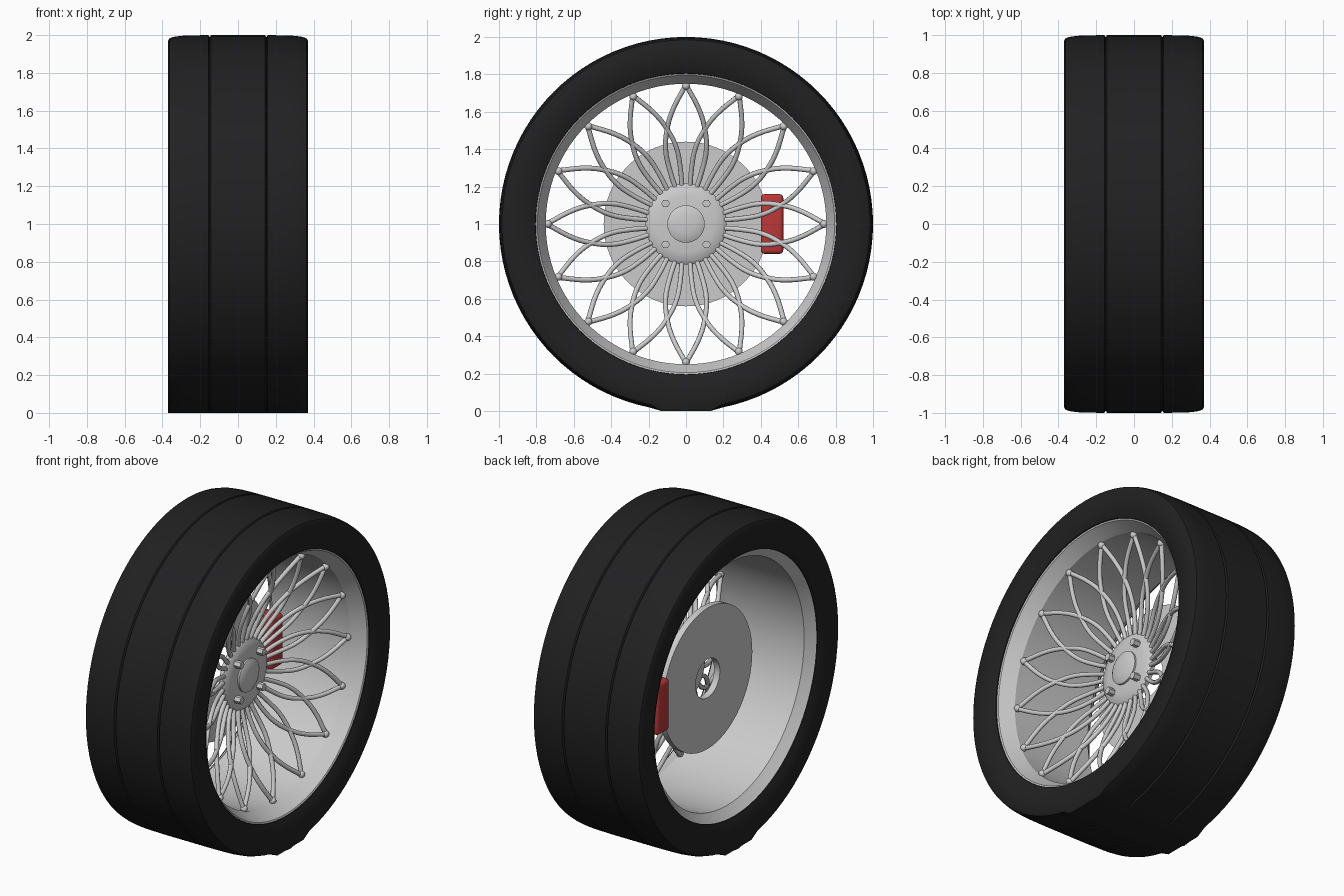
import bpy, bmesh, math
from mathutils import Matrix, Vector

if "Cube" in bpy.data.objects:
    bpy.data.objects.remove(bpy.data.objects["Cube"])

CENTRE = Vector((0, 0, 1))


def material(name, col):
    m = bpy.data.materials.new(name)
    m.diffuse_color = (*col, 1)
    m.use_nodes = True
    m.node_tree.nodes["Principled BSDF"].inputs["Base Color"].default_value = m.diffuse_color
    return m


rubber = material("rubber", (0.015, 0.015, 0.016))
red = material("red_paint", (0.5, 0.04, 0.04))


def finish(ob, mat=None, angle=35):
    if mat:
        ob.data.materials.append(mat)
    bpy.ops.object.select_all(action='DESELECT')
    ob.select_set(True)
    bpy.context.view_layer.objects.active = ob
    bpy.ops.object.shade_smooth_by_angle(angle=math.radians(angle))
    return ob


def mesh_object(name, bm):
    bmesh.ops.recalc_face_normals(bm, faces=bm.faces)
    me = bpy.data.meshes.new(name)
    bm.to_mesh(me)
    bm.free()
    ob = bpy.data.objects.new(name, me)
    bpy.context.collection.objects.link(ob)
    return ob


def lathe(name, profile, closed=False, mat=None, steps=96, angle=35):
    """Spin an (x, radius) profile about the wheel axle."""
    bm = bmesh.new()
    vs = [bm.verts.new((x, 0, 1 + r)) for x, r in profile]
    edges = [bm.edges.new(p) for p in zip(vs, vs[1:])]
    if closed:
        edges.append(bm.edges.new((vs[-1], vs[0])))
    bmesh.ops.spin(bm, geom=vs + edges, cent=CENTRE, axis=(1, 0, 0),
                   angle=2 * math.pi, steps=steps, use_duplicate=False)
    bmesh.ops.remove_doubles(bm, verts=bm.verts, dist=1e-5)
    return finish(mesh_object(name, bm), mat, angle)


# Tyre: half profile with one tread groove, mirrored
half = [(0.143, 1.0), (0.15, 0.988), (0.157, 1.0), (0.28, 0.998), (0.335, 0.992),
        (0.362, 0.984), (0.37, 0.97), (0.37, 0.90), (0.362, 0.84), (0.345, 0.805),
        (0.325, 0.80)]
tyre = lathe("tyre", [(-x, r) for x, r in reversed(half)] + half, mat=rubber)
# Flat contact patch at the ground
for v in tyre.data.vertices:
    if abs(v.co.y) < 0.16 and v.co.z < 0.03:
        v.co.z = 0

# Rim: barrel with a flared lip on each side
lathe("rim", [(0.34, 0.805), (0.335, 0.795), (0.25, 0.75), (-0.29, 0.752),
              (-0.325, 0.79), (-0.34, 0.805)], closed=True, angle=20)

# Hub plate and domed centre cap
lathe("hub", [(0.01, 0), (0.01, 0.20), (0.02, 0.217), (0.045, 0.217), (0.056, 0.205),
              (0.066, 0.15), (0.07, 0.0)], steps=64)
lathe("hub_cap", [(0.06, 0.1), (0.078, 0.1), (0.086, 0.085), (0.093, 0.05), (0.096, 0)],
      steps=48)

# Lug nuts
for i in range(4):
    a = math.pi / 4 + i * math.pi / 2
    bpy.ops.mesh.primitive_cylinder_add(
        vertices=6, radius=0.023, depth=0.05, rotation=(0, math.pi / 2, 0),
        location=(0.08, 0.155 * math.cos(a), 1 + 0.155 * math.sin(a)))
    bpy.context.object.name = f"lug_nut_{i + 1}"

# Laced spokes: two bowed arms from each of 16 rim points
SPOKES = 16
path = [(0.745, 0.0, 0.24), (0.60, 0.075, 0.19), (0.50, 0.102, 0.15),
        (0.40, 0.109, 0.112), (0.30, 0.09, 0.072), (0.16, 0.045, 0.03)]
curve = bpy.data.curves.new("spokes", 'CURVE')
curve.dimensions = '3D'
curve.bevel_depth = 0.0135
curve.bevel_resolution = 2
curve.resolution_u = 4
curve.use_fill_caps = True
for i in range(SPOKES):
    rot = Matrix.Rotation(i * 2 * math.pi / SPOKES, 3, 'X')
    for side in (-1, 1):
        sp = curve.splines.new('BEZIER')
        sp.bezier_points.add(len(path) - 1)
        for bp, (r, off, x) in zip(sp.bezier_points, path):
            bp.co = rot @ Vector((x, side * off, r)) + CENTRE
            bp.handle_left_type = bp.handle_right_type = 'AUTO'
spokes = bpy.data.objects.new("spokes", curve)
bpy.context.collection.objects.link(spokes)
bpy.ops.object.select_all(action='DESELECT')
spokes.select_set(True)
bpy.context.view_layer.objects.active = spokes
bpy.ops.object.convert(target='MESH')
finish(bpy.context.object, angle=50)

# Knobs where the spokes meet the rim
bm = bmesh.new()
for i in range(SPOKES):
    rot = Matrix.Rotation(i * 2 * math.pi / SPOKES, 3, 'X')
    p = rot @ Vector((0.24, 0, 0.738)) + CENTRE
    bmesh.ops.create_uvsphere(bm, u_segments=12, v_segments=8, radius=0.021,
                              matrix=Matrix.Translation(p))
finish(mesh_object("spoke_ends", bm), angle=60)

# Brake disc with a centre hole
lathe("brake_disc", [(-0.15, 0.12), (-0.15, 0.44), (-0.11, 0.44), (-0.11, 0.12)],
      closed=True, steps=64)

# Brake caliper
bpy.ops.mesh.primitive_cube_add(size=1, location=(-0.108, 0.46, 1.0))
caliper = bpy.context.object
caliper.name = "brake_caliper"
caliper.scale = (0.125, 0.12, 0.32)
bpy.ops.object.transform_apply(location=False, rotation=False, scale=True)
bev = caliper.modifiers.new("rounded", 'BEVEL')
bev.width = 0.02
bev.segments = 3
bpy.ops.object.modifier_apply(modifier="rounded")
finish(caliper, red)
